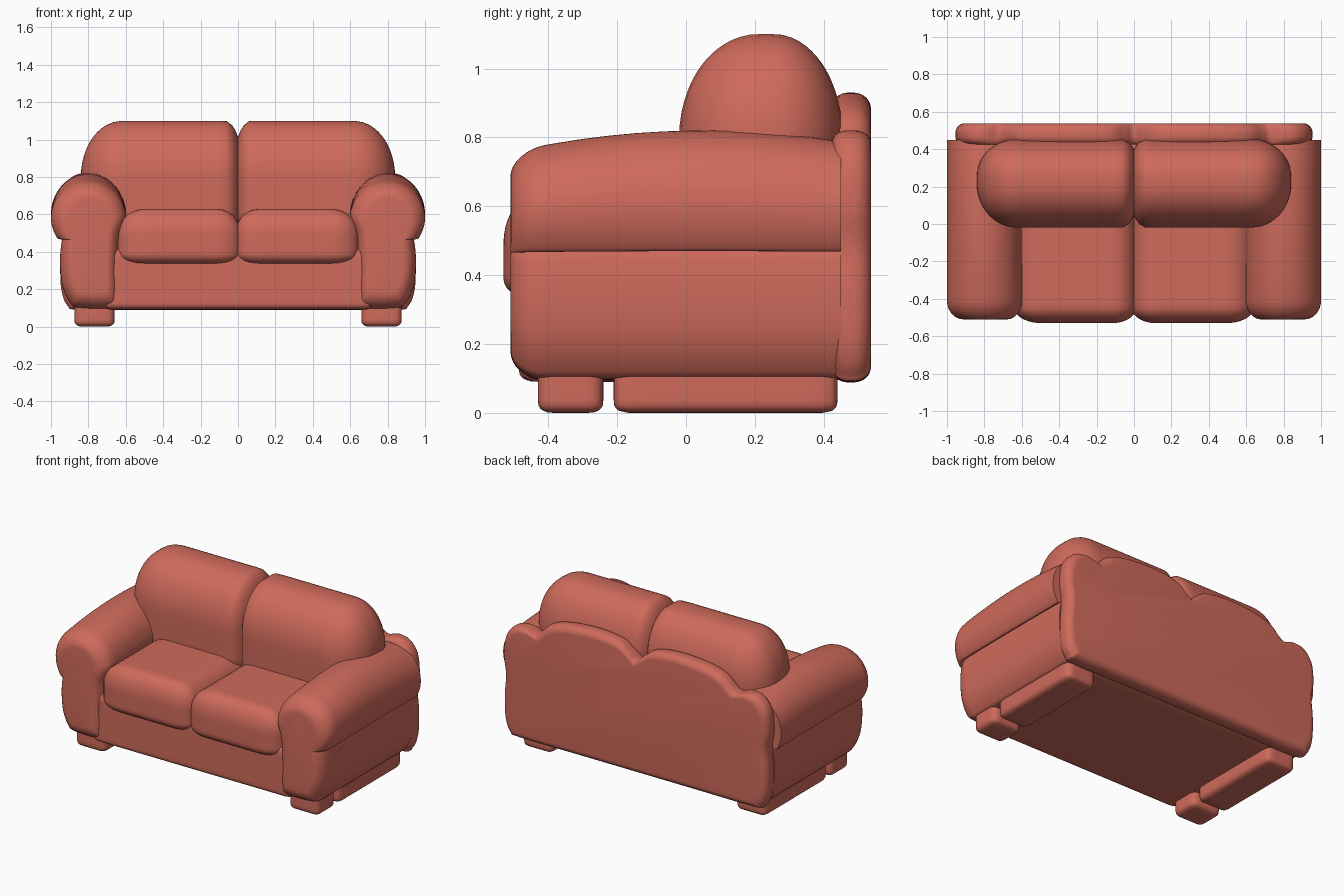
import bpy, bmesh, math
from mathutils import Vector

cube = bpy.data.objects.get("Cube")
if cube:
    bpy.data.objects.remove(cube, do_unlink=True)

COLOUR = (0.62, 0.145, 0.105, 1)
fabric = bpy.data.materials.new("terracotta fabric")
fabric.use_nodes = True
fabric.diffuse_color = COLOUR
shader = fabric.node_tree.nodes["Principled BSDF"]
shader.inputs["Base Color"].default_value = COLOUR
shader.inputs["Roughness"].default_value = 0.7


def finish(name, bm):
    """Turn a bmesh into a smooth shaded object."""
    bmesh.ops.recalc_face_normals(bm, faces=bm.faces)
    mesh = bpy.data.meshes.new(name)
    bm.to_mesh(mesh)
    bm.free()
    mesh.materials.append(fabric)
    obj = bpy.data.objects.new(name, mesh)
    bpy.context.collection.objects.link(obj)
    bpy.ops.object.select_all(action="DESELECT")
    obj.select_set(True)
    bpy.context.view_layer.objects.active = obj
    bpy.ops.object.shade_smooth_by_angle(angle=math.radians(50))
    return obj


def padded_box(name, low, high, r_low, r_high, side=1, cuts=23):
    """Box whose rounding differs on the low and high end of each axis."""
    bm = bmesh.new()
    bmesh.ops.create_cube(bm, size=2)
    bmesh.ops.subdivide_edges(bm, edges=bm.edges[:], cuts=cuts, use_grid_fill=True)
    for v in bm.verts:
        core, d, r = Vector(), Vector(), Vector()
        for i in range(3):
            t = (math.sin(v.co[i] * math.pi / 2) + 1) / 2
            q = low[i] + t * (high[i] - low[i])
            a, b = low[i] + r_low[i], high[i] - r_high[i]
            core[i] = min(max(q, a), b)
            r[i] = r_low[i] if q < a else r_high[i]
            d[i] = (q - core[i]) / r[i]
        if d.length > 0:
            d *= max(abs(c) for c in d) / d.length
        v.co = core + Vector(d[i] * r[i] for i in range(3))
        v.co.x *= side
    return finish(name, bm)


def smooth_loop(points, steps=5):
    """Closed Catmull-Rom curve through the points."""
    pts = [Vector(p) for p in points]
    n, out = len(pts), []
    for i in range(n):
        a, b, c, d = (pts[(i + k) % n] for k in (-1, 0, 1, 2))
        for s in range(steps):
            t = s / steps
            out.append(0.5 * (2 * b + (c - a) * t + (2 * a - 5 * b + 4 * c - d) * t**2
                              + (3 * b - a - 3 * c + d) * t**3))
    return out


def loft(name, outline, centre, half, sections, side=1, drop=None):
    """Sweep an xz outline along y; every section is (y, inset)."""
    bm = bmesh.new()
    rings = []
    for y, inset in sections:
        ring = []
        for p in outline:
            x = centre[0] + (p.x - centre[0]) * (1 - inset / half[0])
            z = centre[1] + (p.y - centre[1]) * (1 - inset / half[1])
            if drop:
                z -= drop(y, z)
            ring.append(bm.verts.new((x * side, y, z)))
        rings.append(ring)
    for r1, r2 in zip(rings, rings[1:]):
        for i in range(len(r1)):
            j = (i + 1) % len(r1)
            bm.faces.new((r1[i], r1[j], r2[j], r2[i]))
    bm.faces.new(rings[0])
    bm.faces.new(rings[-1])
    return finish(name, bm)


def rounded_end(y, depth, inset, direction, steps=8):
    """Quarter-ellipse sections from the end face inwards."""
    angles = [math.pi / 2 * i / steps for i in range(steps + 1)]
    return [(y + direction * depth * (1 - math.cos(a)), inset * (1 - math.sin(a)))
            for a in angles]


# Arm outline: rolled top, then the padded side panel
roll = [(0.8 + 0.2 * math.cos(math.radians(a)), 0.6 + 0.22 * math.sin(math.radians(a)))
        for a in range(-36, 190, 18)]
arm_outline = smooth_loop(roll + [
    (0.63, 0.48), (0.64, 0.3), (0.64, 0.15), (0.67, 0.1), (0.85, 0.1), (0.9, 0.13),
    (0.94, 0.22), (0.952, 0.34), (0.945, 0.44), (0.935, 0.485)])
arm_sections = rounded_end(-0.51, 0.1, 0.085, 1)
arm_sections += [(-0.4 + 0.085 * i, 0) for i in range(11)]

for side, label in ((1, "left"), (-1, "right")):
    loft(label + "_arm", arm_outline, (0.79, 0.46), (0.2, 0.36), arm_sections, side,
         lambda y, z: 0.2 * (y - 0.05) ** 2 * max(0, z - 0.45) / 0.37)

    # Cushions overlap a little at the middle to leave a soft crease
    padded_box(label + "_seat_cushion", (-0.015, -0.53, 0.33), (0.645, 0.2, 0.63),
               (0.13, 0.09, 0.06), (0.15, 0.08, 0.14), side)
    padded_box(label + "_back_cushion", (-0.03, -0.02, 0.5), (0.84, 0.455, 1.1),
               (0.1, 0.23, 0.1), (0.22, 0.2, 0.3), side)

    # Front foot and long rear runner
    padded_box(label + "_front_foot", (0.66, -0.43, 0), (0.875, -0.24, 0.15),
               (0.04, 0.04, 0.03), (0.04, 0.04, 0.03), side, 11)
    padded_box(label + "_rear_runner", (0.66, -0.21, 0), (0.875, 0.44, 0.15),
               (0.04, 0.04, 0.03), (0.04, 0.04, 0.03), side, 11)

# Frame under the seat
padded_box("seat_frame", (-0.72, -0.485, 0.09), (0.72, 0.46, 0.42),
           (0.05, 0.05, 0.03), (0.05, 0.05, 0.05))

# Scalloped back panel, half outline mirrored
half = [(0.4, 0.09), (0.84, 0.09), (0.91, 0.11), (0.945, 0.2), (0.95, 0.35),
        (0.94, 0.48), (0.955, 0.6), (0.94, 0.73), (0.88, 0.805), (0.8, 0.82),
        (0.73, 0.8), (0.69, 0.82), (0.62, 0.88), (0.5, 0.915), (0.3, 0.93),
        (0.13, 0.91), (0.05, 0.86)]
panel_outline = smooth_loop(half + [(0, 0.825)] + [(-x, z) for x, z in reversed(half)])
panel_sections = rounded_end(0.425, 0.045, 0.04, 1)
panel_sections += rounded_end(0.537, 0.05, 0.045, -1)[::-1]
loft("back_panel", panel_outline, (0, 0.5), (0.95, 0.42), panel_sections)
